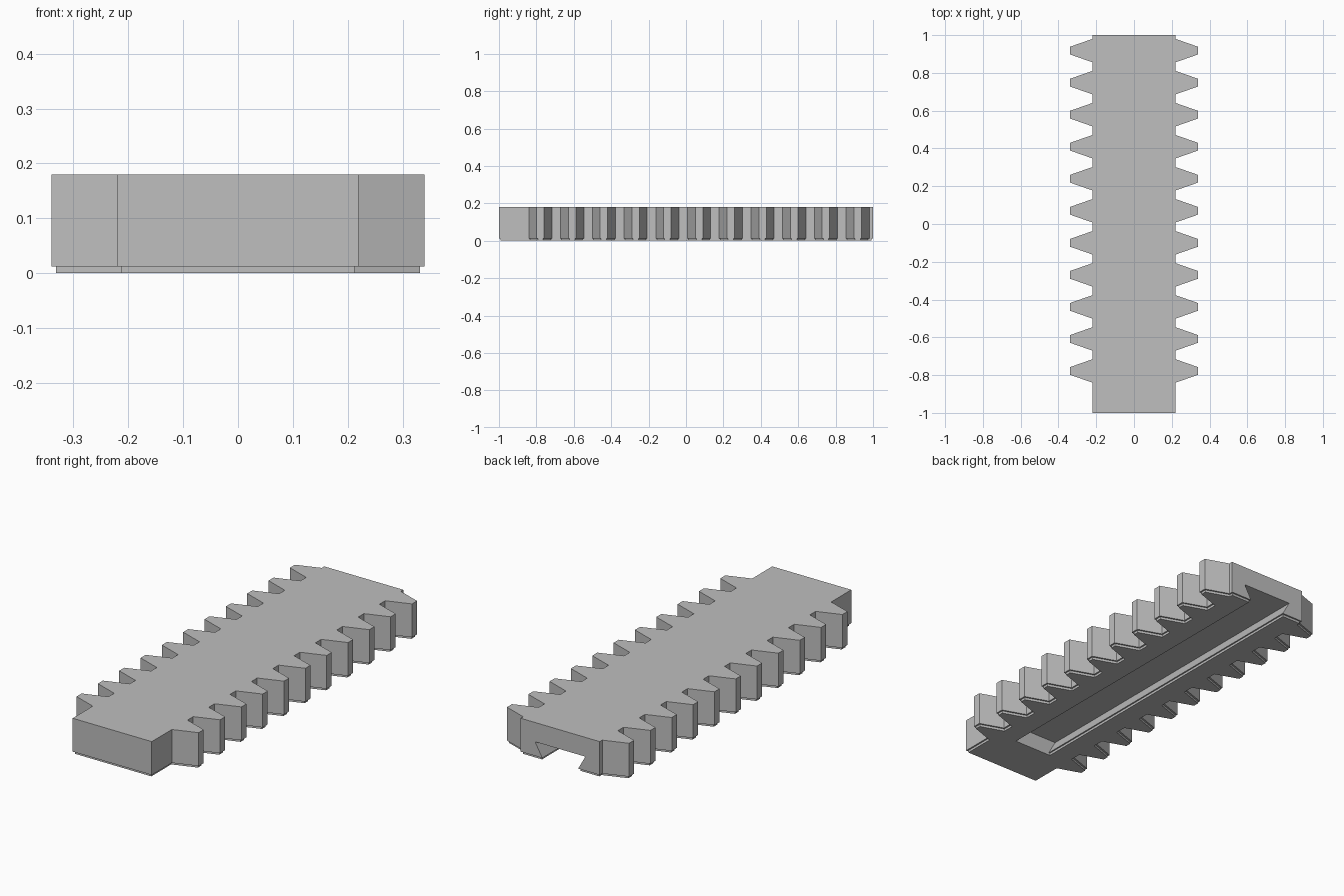
import bpy
import bmesh
from math import hypot

cube = bpy.data.objects.get("Cube")
if cube:
    bpy.data.objects.remove(cube, do_unlink=True)

# Main dimensions
BODY_X, TIP_X = 0.22, 0.34
ROOT_HALF, TIP_HALF = 0.062, 0.02
TEETH, FIRST_Y, PITCH = 11, -0.778, 0.1696
HEIGHT, STEP_Z, STEP_IN = 0.18, 0.012, 0.008

grey = bpy.data.materials.new("plain grey")
grey.use_nodes = True
colour = (0.52, 0.52, 0.52, 1)
grey.diffuse_color = colour
grey.node_tree.nodes["Principled BSDF"].inputs["Base Color"].default_value = colour


def outline(inset):
    """Double-sided rack outline, moved inwards by inset."""
    slope = (ROOT_HALF - TIP_HALF) / (TIP_X - BODY_X)
    shrink = inset * (hypot(1, slope) - slope)
    root, tip = ROOT_HALF - shrink, TIP_HALF - shrink
    bx, tx, end = BODY_X - inset, TIP_X - inset, 1 - inset
    side = [(bx, -end)]
    for i in range(TEETH):
        y = FIRST_Y + i * PITCH
        side += [(bx, y - root), (tx, y - tip), (tx, y + tip), (bx, y + root)]
    side.append((bx, end))
    return side + [(-x, y) for x, y in reversed(side)]


def loft(name, rings):
    """Join matching rings of points into a closed solid."""
    bm = bmesh.new()
    loops = [[bm.verts.new(p) for p in ring] for ring in rings]
    for low, high in zip(loops, loops[1:]):
        for i in range(len(low)):
            j = (i + 1) % len(low)
            bm.faces.new((low[i], low[j], high[j], high[i]))
    bm.faces.new(reversed(loops[0]))
    bm.faces.new(loops[-1])
    bmesh.ops.recalc_face_normals(bm, faces=bm.faces)
    mesh = bpy.data.meshes.new(name)
    bm.to_mesh(mesh)
    bm.free()
    mesh.materials.append(grey)
    obj = bpy.data.objects.new(name, mesh)
    bpy.context.collection.objects.link(obj)
    return obj


# Toothed body with a small step around its foot
levels = [(STEP_IN, 0), (STEP_IN, STEP_Z), (0, STEP_Z), (0, HEIGHT)]
rack = loft("toothed_rack", [[(x, y, z) for x, y in outline(inset)] for inset, z in levels])

# Dovetail slot underneath, open at the back
half = [(0.107, -0.05), (0.107, STEP_Z), (0.1, STEP_Z), (0.14, 0.083)]
section = half + [(-x, z) for x, z in reversed(half)]
cutter = loft("slot_cutter", [[(x, y, z) for x, z in section] for y in (-0.76, 1.1)])
cutter.hide_render = True

cut = rack.modifiers.new("dovetail slot", "BOOLEAN")
cut.operation = "DIFFERENCE"
cut.solver = "EXACT"
cut.object = cutter
bpy.context.view_layer.objects.active = rack
bpy.ops.object.modifier_apply(modifier=cut.name)
bpy.data.objects.remove(cutter, do_unlink=True)
